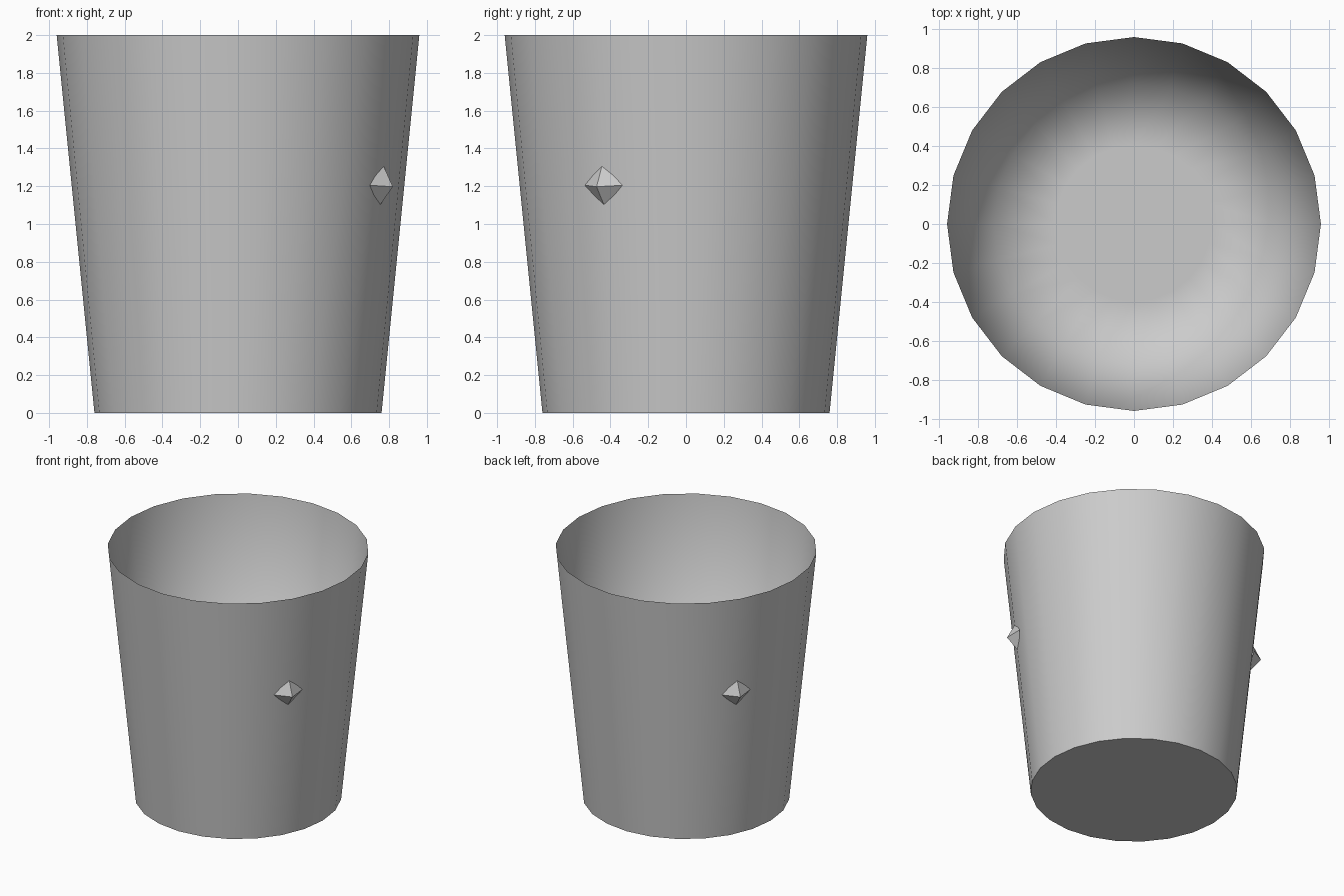
import bpy, bmesh
from math import pi, radians, sin, cos
from mathutils import Matrix

if "Cube" in bpy.data.objects:
    bpy.data.objects.remove(bpy.data.objects["Cube"])

SIDES = 24


def add_object(name, bm):
    mesh = bpy.data.meshes.new(name)
    bm.to_mesh(mesh)
    bm.free()
    obj = bpy.data.objects.new(name, mesh)
    bpy.context.collection.objects.link(obj)
    return obj


# Bucket body: outer wall up to a knife-thin rim, lining down to a flat floor
profile = [(0.76, 0.0), (0.96, 2.0), (0.72, 0.06), (0.40, 0.06)]
bm = bmesh.new()
rings = [[bm.verts.new((r * cos(2 * pi * i / SIDES), r * sin(2 * pi * i / SIDES), z))
          for i in range(SIDES)] for r, z in profile]
for a, b in zip(rings, rings[1:]):
    for i in range(SIDES):
        j = (i + 1) % SIDES
        bm.faces.new((a[i], a[j], b[j], b[i]))
bm.faces.new(rings[0][::-1])
bm.faces.new(rings[-1])
for f in bm.faces:
    f.smooth = True
# Crisp bottom edge and rim, soft corner inside
for ring in rings[:2]:
    for i in range(SIDES):
        bm.edges.get((ring[i], ring[(i + 1) % SIDES])).smooth = False
add_object("bucket_body", bm)

# Two opposite handle lugs: four-sided studs lying on the sloped wall
for name, angle in (("front_lug", -30), ("back_lug", 150)):
    bm = bmesh.new()
    place = (Matrix.Rotation(radians(angle), 4, 'Z')
             @ Matrix.Translation((0.872, 0, 1.205))
             @ Matrix.Rotation(radians(95.7), 4, 'Y')
             @ Matrix.Translation((0, 0, 0.0375)))
    bmesh.ops.create_cone(bm, cap_ends=False, segments=4, radius1=0.115,
                          radius2=0, depth=0.075, matrix=place)
    bmesh.ops.remove_doubles(bm, verts=bm.verts, dist=0.0001)
    add_object(name, bm)
